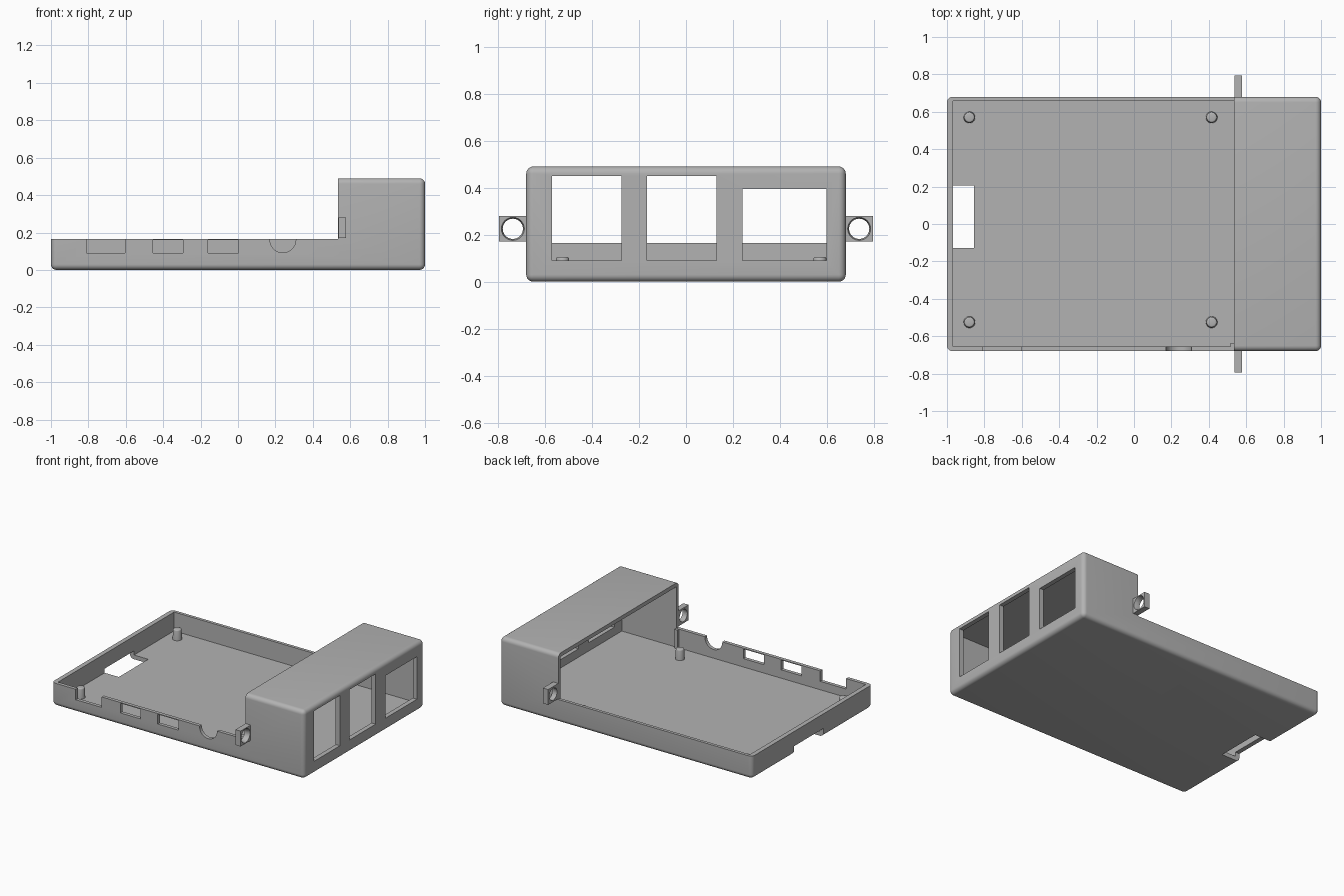
import bpy, bmesh, math
from mathutils import Matrix

default = bpy.data.objects.get("Cube")
if default:
    bpy.data.objects.remove(default, do_unlink=True)

plastic = bpy.data.materials.new("grey plastic")
plastic.use_nodes = True
grey = (0.45, 0.45, 0.45, 1)
plastic.diffuse_color = grey
plastic.node_tree.nodes["Principled BSDF"].inputs["Base Color"].default_value = grey


def make_object(name, bm):
    bmesh.ops.recalc_face_normals(bm, faces=bm.faces)
    mesh = bpy.data.meshes.new(name)
    bm.to_mesh(mesh)
    bm.free()
    mesh.materials.append(plastic)
    obj = bpy.data.objects.new(name, mesh)
    bpy.context.collection.objects.link(obj)
    return obj


def box(name, x, y, z, radius=0):
    """Box given by its (low, high) range on each axis, optionally rounded."""
    bm = bmesh.new()
    bmesh.ops.create_cube(bm, size=1)
    for v in bm.verts:
        v.co = [r[0] if c < 0 else r[1] for c, r in zip(v.co, (x, y, z))]
    if radius:
        bmesh.ops.bevel(bm, geom=bm.edges[:], offset=radius, segments=6,
                        profile=0.5, affect='EDGES')
    return make_object(name, bm)


def cylinder(name, centre, r1, r2, depth, axis='Z'):
    bm = bmesh.new()
    turn = {'Z': Matrix(), 'X': Matrix.Rotation(math.pi / 2, 4, 'Y'),
            'Y': Matrix.Rotation(math.pi / 2, 4, 'X')}[axis]
    bmesh.ops.create_cone(bm, cap_ends=True, segments=40, radius1=r1, radius2=r2,
                          depth=depth, matrix=Matrix.Translation(centre) @ turn)
    return make_object(name, bm)


def combine(target, other, operation='DIFFERENCE'):
    other.hide_render = True
    mod = target.modifiers.new("combine", 'BOOLEAN')
    mod.operation, mod.solver, mod.object = operation, 'EXACT', other
    bpy.context.view_layer.objects.active = target
    bpy.ops.object.modifier_apply(modifier=mod.name)
    bpy.data.objects.remove(other, do_unlink=True)


def smooth(obj):
    bpy.ops.object.select_all(action='DESELECT')
    obj.select_set(True)
    bpy.context.view_layer.objects.active = obj
    bpy.ops.object.shade_smooth_by_angle(angle=math.radians(30))


RIM, STEP = 0.165, 0.535

# Shell: rounded block, hollowed, with the low tray cut away from the tall end
case = box("case_shell", (-1, 1), (-0.68, 0.68), (0, 0.49), 0.03)
combine(case, box("cavity", (-0.967, 0.967), (-0.655, 0.658), (0.03, 0.462)))
combine(case, box("tray_cut", (-1.2, STEP), (-1, 1), (RIM, 1)))

# Large port windows in the tall end
for y0, y1, top in ((-0.57, -0.275, 0.45), (-0.165, 0.13, 0.45), (0.24, 0.597, 0.395)):
    combine(case, box("port_cut", (0.9, 1.2), (y0, y1), (0.09, top)))

# Small connector openings and round jack notch in the front wall
for x0, x1, top in ((-0.81, -0.605, 0.3), (-0.455, -0.295, 0.159), (-0.16, 0.003, 0.159)):
    combine(case, box("connector_cut", (x0, x1), (-0.8, -0.62), (0.09, top)))
combine(case, cylinder("jack_cut", (0.24, -0.7, RIM - 0.004), 0.069, 0.069, 0.16, 'Y'))

# Card slot through the floor and under the end wall
combine(case, box("card_slot_cut", (-1.2, -0.855), (-0.128, 0.205), (-0.1, 0.06)))
smooth(case)

# Small stop on the inside of the front wall, beside the tall end
box("wall_stop", (0.515, STEP + 0.002), (-0.658, -0.637), (0.028, RIM - 0.001))

# Board pegs with softened tops
for side, y in (("front", -0.525), ("back", 0.57)):
    for end, x in (("right", -0.88), ("left", 0.415)):
        peg = cylinder(f"{side}_{end}_peg", (x, y, 0.0655), 0.031, 0.027, 0.079)
        bm = bmesh.new()
        bm.from_mesh(peg.data)
        rim = [e for e in bm.edges if all(v.co.z > 0.1 for v in e.verts)]
        bmesh.ops.bevel(bm, geom=rim, offset=0.008, segments=3, profile=0.5, affect='EDGES')
        bm.to_mesh(peg.data)
        bm.free()
        smooth(peg)

# Screw ears with countersunk holes on both sides of the tall end
for name, s in (("front", -1), ("back", 1)):
    y0, y1 = sorted((s * 0.67, s * 0.795))
    ear = box(f"{name}_screw_ear", (STEP + 0.001, 0.577), (y0, y1), (0.17, 0.28))
    hole = (0.556, s * 0.737, 0.225)
    combine(ear, cylinder("hole_cut", hole, 0.043, 0.043, 0.2, 'X'))
    combine(ear, cylinder("sink_cut", (0.57, hole[1], hole[2]), 0.043, 0.051, 0.03, 'X'))
    # keep the ear out of the hollow
    combine(ear, box("trim_cut", (0.4, 0.7), (-0.679, 0.679), (0, 0.4)))
    smooth(ear)
